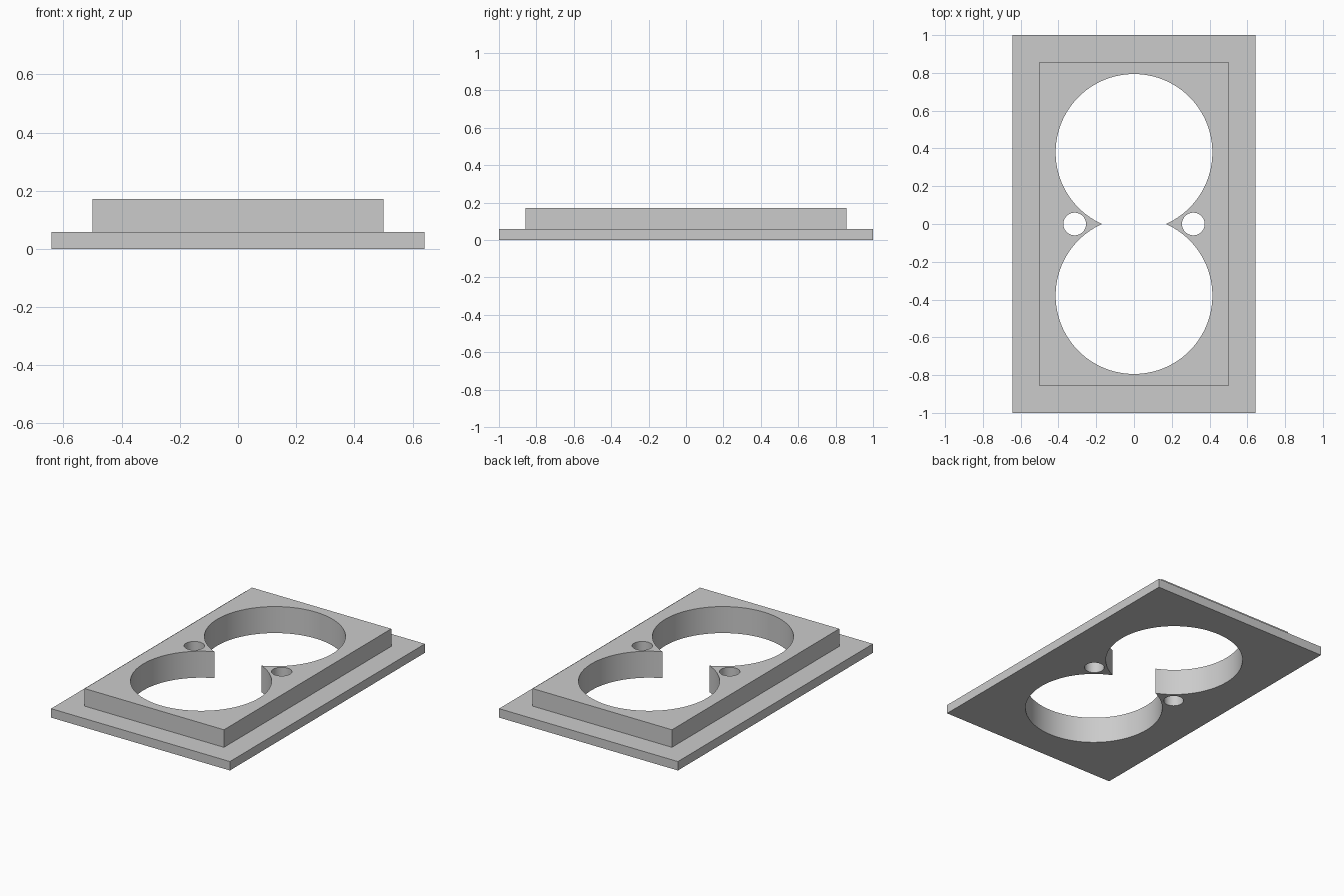
import bpy, bmesh
from mathutils import Matrix

if "Cube" in bpy.data.objects:
    bpy.data.objects.remove(bpy.data.objects["Cube"], do_unlink=True)

# Plain grey plastic
grey = bpy.data.materials.new("grey plastic")
grey.use_nodes = True
colour = (0.6, 0.6, 0.6, 1)
grey.diffuse_color = colour
grey.node_tree.nodes["Principled BSDF"].inputs["Base Color"].default_value = colour

BASE_H, TOP_H = 0.058, 0.172


def add_object(name, bm):
    mesh = bpy.data.meshes.new(name)
    bm.to_mesh(mesh)
    bm.free()
    mesh.materials.append(grey)
    obj = bpy.data.objects.new(name, mesh)
    bpy.context.collection.objects.link(obj)
    return obj


def cylinder_cutter(name, x, y, radius, sides):
    bm = bmesh.new()
    bmesh.ops.create_cone(bm, cap_ends=True, segments=sides, radius1=radius,
                          radius2=radius, depth=1, matrix=Matrix.Translation((x, y, 0)))
    return add_object(name, bm)


# Stepped plate: flange slab with an inset, raised block on top
bm = bmesh.new()
bmesh.ops.create_cube(bm, size=1)
bmesh.ops.scale(bm, vec=(1.284, 2, BASE_H), verts=bm.verts)
bmesh.ops.translate(bm, vec=(0, 0, BASE_H / 2), verts=bm.verts)
top = max(bm.faces, key=lambda f: f.calc_center_median().z)
bmesh.ops.inset_individual(bm, faces=[top], thickness=0.142, use_even_offset=True)
raised = bmesh.ops.extrude_discrete_faces(bm, faces=[top])["faces"][0]
bmesh.ops.translate(bm, vec=(0, 0, TOP_H - BASE_H), verts=raised.verts)
plate = add_object("socket_plate", bm)

# Two overlapping round openings and two screw holes
cutters = []
for side, s in (("front", -1), ("back", 1)):
    cutters.append(cylinder_cutter(side + "_opening_cutter", 0, s * 0.379, 0.415, 96))
for side, s in (("right", -1), ("left", 1)):
    cutters.append(cylinder_cutter(side + "_screw_cutter", s * 0.314, 0, 0.06, 48))

bpy.context.view_layer.objects.active = plate
for cutter in cutters:
    mod = plate.modifiers.new(cutter.name, "BOOLEAN")
    mod.operation = "DIFFERENCE"
    mod.solver = "EXACT"
    mod.object = cutter
    bpy.ops.object.modifier_apply(modifier=mod.name)
    bpy.data.objects.remove(cutter, do_unlink=True)

# Smooth bores, crisp edges
bpy.ops.object.select_all(action="DESELECT")
plate.select_set(True)
bpy.ops.object.shade_smooth_by_angle(angle=0.5)
